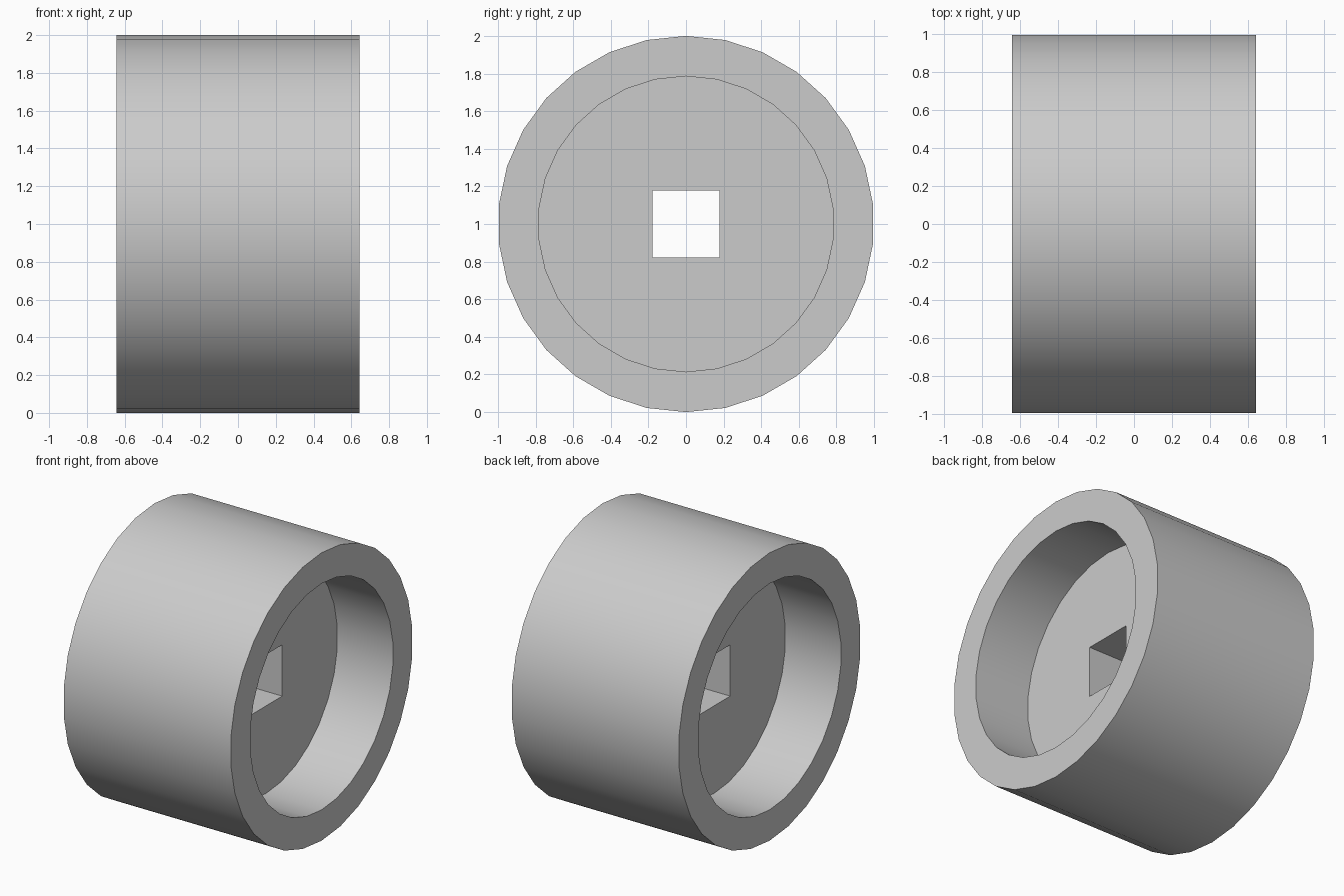
import bpy, bmesh
from math import sin, cos, pi, radians, sqrt

cube = bpy.data.objects.get("Cube")
if cube:
    bpy.data.objects.remove(cube, do_unlink=True)

SIDES = 30
HALF_WIDTH = 0.642     # half the length along x
FLOOR = 0.215          # distance of each recess floor from the middle
OUTER, INNER = 1.0, 0.786
HOLE = 0.178           # half the side of the square hole

grey = bpy.data.materials.new("light_grey")
grey.use_nodes = True
colour = (0.6, 0.6, 0.6, 1)
grey.diffuse_color = colour
grey.node_tree.nodes["Principled BSDF"].inputs["Base Color"].default_value = colour

bm = bmesh.new()


def ring(x, radius, sides=SIDES, phase=0.0):
    """Closed loop of vertices around the x axis."""
    angles = [phase + 2 * pi * i / sides for i in range(sides)]
    return [bm.verts.new((x, radius * sin(a), 1 + radius * cos(a))) for a in angles]


def bridge(a, b):
    """Quads between two loops of equal count."""
    for i in range(len(a)):
        j = (i + 1) % len(a)
        bm.faces.new((a[i], a[j], b[j], b[i]))


def loop_edges(loop):
    return [bm.edges.get((v, loop[i - 1])) for i, v in enumerate(loop)]


# Both ends: rim, recess wall and floor around the square hole
ends = []
for side in (-1, 1):
    outer = ring(side * HALF_WIDTH, OUTER)
    lip = ring(side * HALF_WIDTH, INNER)
    floor = ring(side * FLOOR, INNER)
    hole = ring(side * FLOOR, HOLE * sqrt(2), 4, pi / 4)
    bridge(outer, lip)
    bridge(lip, floor)
    ends.append((outer, floor, hole))

# Barrel and walls of the square hole
bridge(ends[0][0], ends[1][0])
bridge(ends[0][2], ends[1][2])

# Recess floors, filled between the round wall and the square hole
for outer, floor, hole in ends:
    bmesh.ops.triangle_fill(bm, use_beauty=True,
                            edges=loop_edges(floor) + loop_edges(hole))

bmesh.ops.recalc_face_normals(bm, faces=bm.faces)
mesh = bpy.data.meshes.new("recessed_wheel")
bm.to_mesh(mesh)
bm.free()
mesh.materials.append(grey)

wheel = bpy.data.objects.new("recessed_wheel", mesh)
bpy.context.collection.objects.link(wheel)
bpy.ops.object.select_all(action="DESELECT")
wheel.select_set(True)
bpy.context.view_layer.objects.active = wheel
bpy.ops.object.shade_smooth_by_angle(angle=radians(30))
